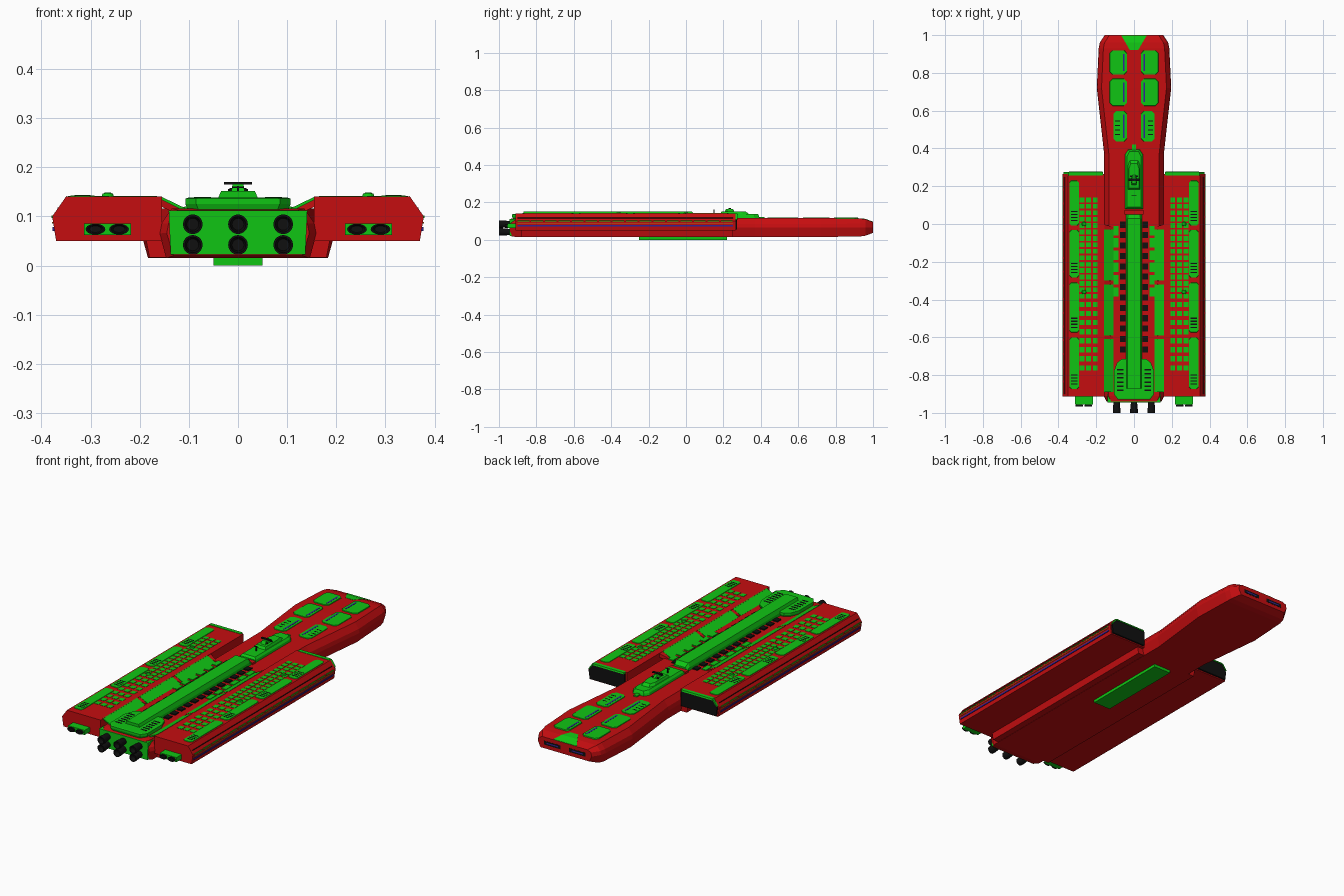
import bpy, bmesh, math
from mathutils import Matrix

if "Cube" in bpy.data.objects:
    bpy.data.objects.remove(bpy.data.objects["Cube"])

def material(name, rgb):
    m = bpy.data.materials.new(name)
    m.diffuse_color = (*rgb, 1)
    m.use_nodes = True
    m.node_tree.nodes["Principled BSDF"].inputs["Base Color"].default_value = m.diffuse_color
    return m

RED = material("red", (0.56, 0.004, 0.005))
GREEN = material("green", (0.005, 0.56, 0.007))
BLACK = material("black", (0.005, 0.005, 0.005))
BLUE = material("violet", (0.03, 0.015, 0.3))
ORANGE = material("orange", (0.5, 0.15, 0.01))

def finish(name, bm, mat, mirror=False):
    bmesh.ops.recalc_face_normals(bm, faces=bm.faces)
    me = bpy.data.meshes.new(name)
    bm.to_mesh(me)
    bm.free()
    me.materials.append(mat)
    ob = bpy.data.objects.new(name, me)
    bpy.context.collection.objects.link(ob)
    if mirror:
        ob.modifiers.new("mirror", 'MIRROR')
    return ob

def add_box(bm, x0, x1, y0, y1, z0, z1):
    m = Matrix.Translation(((x0+x1)/2, (y0+y1)/2, (z0+z1)/2)) @ Matrix.Diagonal((x1-x0, y1-y0, z1-z0, 1))
    bmesh.ops.create_cube(bm, size=1, matrix=m)

def boxes(name, mat, items, mirror=False):
    bm = bmesh.new()
    for b in items:
        add_box(bm, *b)
    return finish(name, bm, mat, mirror)

def add_loft(bm, rings):
    vs = [[bm.verts.new(p) for p in r] for r in rings]
    n = len(vs[0])
    for a, b in zip(vs, vs[1:]):
        for i in range(n):
            bm.faces.new((a[i], a[(i+1) % n], b[(i+1) % n], b[i]))
    bm.faces.new(vs[0])
    bm.faces.new(vs[-1])

def loft(name, mat, rings, mirror=False):
    bm = bmesh.new()
    add_loft(bm, rings)
    return finish(name, bm, mat, mirror)

def prism_y(name, mat, prof, y0, y1, mirror=False):
    return loft(name, mat, [[(x, y, z) for x, z in prof] for y in (y0, y1)], mirror)

def add_plate(bm, x0, x1, y0, y1, z0, z1, c, inset=0.002):
    # chamfered-corner plate with a slightly inset top
    def ring(d, z):
        a, b, e, f = x0+d, x1-d, y0+d, y1-d
        return [(a+c, e, z), (b-c, e, z), (b, e+c, z), (b, f-c, z),
                (b-c, f, z), (a+c, f, z), (a, f-c, z), (a, e+c, z)]
    add_loft(bm, [ring(0, z0), ring(inset, z1)])

def plates(name, mat, items, mirror=False):
    bm = bmesh.new()
    for p in items:
        add_plate(bm, *p)
    return finish(name, bm, mat, mirror)

def nozzles(name, centres, r, y0, y1, flat=1.0, mirror=False):
    # open-ended engine bells with a recessed throat
    bm = bmesh.new()
    for x, z in centres:
        rings = []
        for y, k in ((y1, .8), (y0+.3*(y1-y0), 1), (y0, 1), (y0, .8), (y0+.4*(y1-y0), .6)):
            rings.append([(x + r*k*math.cos(t*math.pi/10), y, z + r*flat*k*math.sin(t*math.pi/10)) for t in range(20)])
        add_loft(bm, rings)
    return finish(name, bm, BLACK, mirror)

# central hull running from engines to nose
rings = []
for y, w, zb, zt in ((-.94, .145, .02, .112), (-.91, .16, .015, .116), (.37, .158, .015, .116), (.72, .197, .015, .116),
                     (.93, .187, .018, .114), (.96, .181, .022, .11), (1.0, .155, .037, .095)):
    m = zb + .5*(zt-zb)
    half = [(w-.014, zb), (w, m), (w-.004, m+.02), (w-.025, zt)]
    rings.append([(x, y, z) for x, z in half] + [(-x, y, z) for x, z in reversed(half)])
loft("hull", RED, rings)
boxes("belly_plate", GREEN, [(-.05, .05, -.25, .22, 0, .02)])
# shallow bottom side rails under the pods
prism_y("hull_side_rail", RED, [(.14, .052), (.187, .052), (.18, .016), (.14, .016)], -.88, .25, True)

# main engine block and bells
prism_y("engine_block", GREEN, [(-.137, .022), (.137, .022), (.141, .112), (-.141, .112)], -.944, -.9)
nozzles("main_engines", [(x, z) for x in (-.092, 0, .092) for z in (.042, .084)], .02, -1.0, -.94)

# side pods
pod = [(.155, .05), (.37, .05), (.378, .1), (.35, .14), (.155, .14)]
prism_y("side_pod", RED, pod, -.912, .265, True)
cap = [(.163, .056), (.365, .056), (.371, .1), (.347, .134), (.163, .134)]
prism_y("pod_front_intake", BLACK, cap, .26, .274, True)
plates("pod_front_rim", GREEN, [(.163, .348, .255, .278, .134, .1415, .004)], True)
prism_y("pod_front_rim_corner", GREEN, [(.346, .134), (.348, .1415), (.372, .108), (.368, .106)], .255, .276, True)
boxes("pod_engine_mount", GREEN, [(.218, .313, -.955, -.905, .062, .086)], True)
nozzles("pod_engines", [(.242, .074), (.29, .074)], .02, -.967, -.95, .55, True)

# pod side light strips
boxes("pod_side_light", BLUE, [(.368, .377, -.9, .25, .07, .078)], True)
boxes("pod_side_line", ORANGE, [(.37, .3785, -.9, .25, .086, .089)], True)
boxes("pod_side_windows", GREEN, [(.372, .379, -.9+.0725*i, -.838+.0725*i, .097, .102) for i in range(16)], True)
boxes("pod_side_trim", BLACK, [(.36, .3675, -.9, .25, .115, .118)], True)

# pod roof armour, cells and vents
spans = [(-.01, .23), (-.285, -.03), (-.575, -.31), (-.875, -.6)]
plates("pod_roof_strip", GREEN, [(.29, .343, a, b, .138, .1425, .01) for a, b in spans], True)
cells = []
for cx in (.205, .24, .275):
    cells += [(cx-.013, cx+.013, .115-.034*i, .14-.034*i, .138, .1415) for i in range(16)]
    cells += [(cx-.013, cx+.013, -.44-.048*i, -.412-.048*i, .138, .1415) for i in range(8)]
boxes("pod_roof_cells", GREEN, cells, True)
boxes("pod_roof_vents", BLACK, [(.3, .333, a+.025+.016*i, a+.031+.016*i, .14, .1432)
                                for a, b in spans for i in range(4)], True)
bm = bmesh.new()
for y in (0, -.36):
    for r, z, h in ((.013, .143, .008), (.008, .147, .004)):
        bmesh.ops.create_cone(bm, cap_ends=True, segments=12, radius1=r, radius2=r*.8, depth=h,
                              matrix=Matrix.Translation((.265, y, z)))
finish("pod_turrets", bm, GREEN, True)

# sloping bridges between pods and hull, with darker joints between them
slope = [(.108, .117), (.158, .141), (.162, .137), (.112, .112)]
for i, (a, b) in enumerate(((-.3, -.03), (-.59, -.32), (-.89, -.61))):
    prism_y("pod_link_%d" % i, GREEN, slope, a, b, True)
for i, y in enumerate((-.02, -.31, -.6)):
    loft("pod_link_joint_%d" % i, RED, [[(.112, y-.004, .1), (.112, y+.004, .1), (.112, y+.004, .119), (.112, y-.004, .119)],
                                        [(.157, y-.018, .12), (.157, y+.018, .12), (.157, y+.018, .139), (.157, y-.018, .139)]], True)

# deck panels and black vents alongside the spine
boxes("deck_panels", GREEN, [(.082, .109, -.06-.065*i, -.01-.065*i, .112, .12) for i in range(6)], True)
boxes("deck_vents", BLACK, [(.046, .074, -.02-.055*i, .012-.055*i, .112, .122) for i in range(13)], True)

# central spine
def trap(y, wb, wt, zb, zt):
    return [(-wb, y, zb), (wb, y, zb), (wb, y, (zb+zt)/2), (wt, y, zt), (-wt, y, zt), (-wb, y, (zb+zt)/2)]
loft("spine", GREEN, [trap(-.87, .043, .034, .112, .152), trap(.03, .043, .034, .112, .152), trap(.05, .043, .03, .112, .135)])
boxes("spine_collar", RED, [(-.05, .05, .05, .075, .112, .126)])

# rear deck housing with exhaust slits
def housing(d, z):
    half = [(.065-d, -.715-d), (.09-d, -.735-d), (.107-d, -.78), (.107-d, -.9), (.085-d, -.93+d)]
    return [(x, y, z) for x, y in half] + [(-x, y, z) for x, y in reversed(half)]
loft("rear_housing", GREEN, [housing(.006, .11), housing(0, .125), housing(0, .136), housing(.006, .138)])
boxes("rear_slits", BLACK, [(.055, .09, -.885+.022*i, -.877+.022*i, .13, .139) for i in range(6)], True)

# command bridge with tower and sensor
def deck(y0, y1, w, c, z):
    half = [(w, y0), (w, y1-c), (w*.65, y1)]
    return [(x, y, z) for x, y in half] + [(-x, y, z) for x, y in reversed(half)]
loft("bridge_base", GREEN, [deck(.08, .395, .048, .025, .112), deck(.08, .39, .045, .025, .128), deck(.09, .385, .036, .025, .138)])
loft("bridge_upper", GREEN, [deck(.18, .34, .034, .03, .136), deck(.19, .32, .027, .03, .15)])
loft("bridge_tower", GREEN, [deck(.205, .26, .014, .01, .148), deck(.215, .25, .011, .01, .166)])
boxes("tower_bar", BLACK, [(-.028, .028, .228, .24, .165, .17), (-.017, .017, .217, .223, .152, .158),
                           (-.02, .02, .25, .256, .15, .156)])
boxes("bridge_mast", BLACK, [(-.002, .002, .148, .152, .137, .162), (-.012, .012, .148, .152, .158, .161)])
boxes("bridge_nose_sensor", GREEN, [(-.01, .01, .38, .42, .112, .122)])

# nose deck hatches with light strips
hatch = [(.036, .13, .79, .92), (.036, .13, .625, .77), (.036, .11, .435, .6)]
plates("nose_hatches", GREEN, [(*h, .113, .119, .015) for h in hatch], True)
boxes("nose_hatch_lights", BLUE, [(.05, .058, c+.02, d-.02, .114, .1197) for a, b, c, d in hatch], True)
boxes("nose_hatch_vents", BLACK, [(.075, .1, .47+.024*i, .476+.024*i, .114, .1195) for i in range(4)], True)

# nose tip wedge and forward slots
loft("nose_wedge", GREEN, [[(-.022, .92, .11), (.022, .92, .11), (.022, .92, .1155), (-.022, .92, .1155)],
                           [(-.045, .96, .1), (.045, .96, .1), (.045, .96, .112), (-.045, .96, .112)],
                           [(-.068, .999, .09), (.068, .999, .09), (.068, .999, .097), (-.068, .999, .097)]])
boxes("nose_slots", BLACK, [(.025, .12, .99, 1.0008, .056, .076)], True)
boxes("nose_slot_lights", BLUE, [(.04, .105, .99, 1.001, .063, .069)], True)
